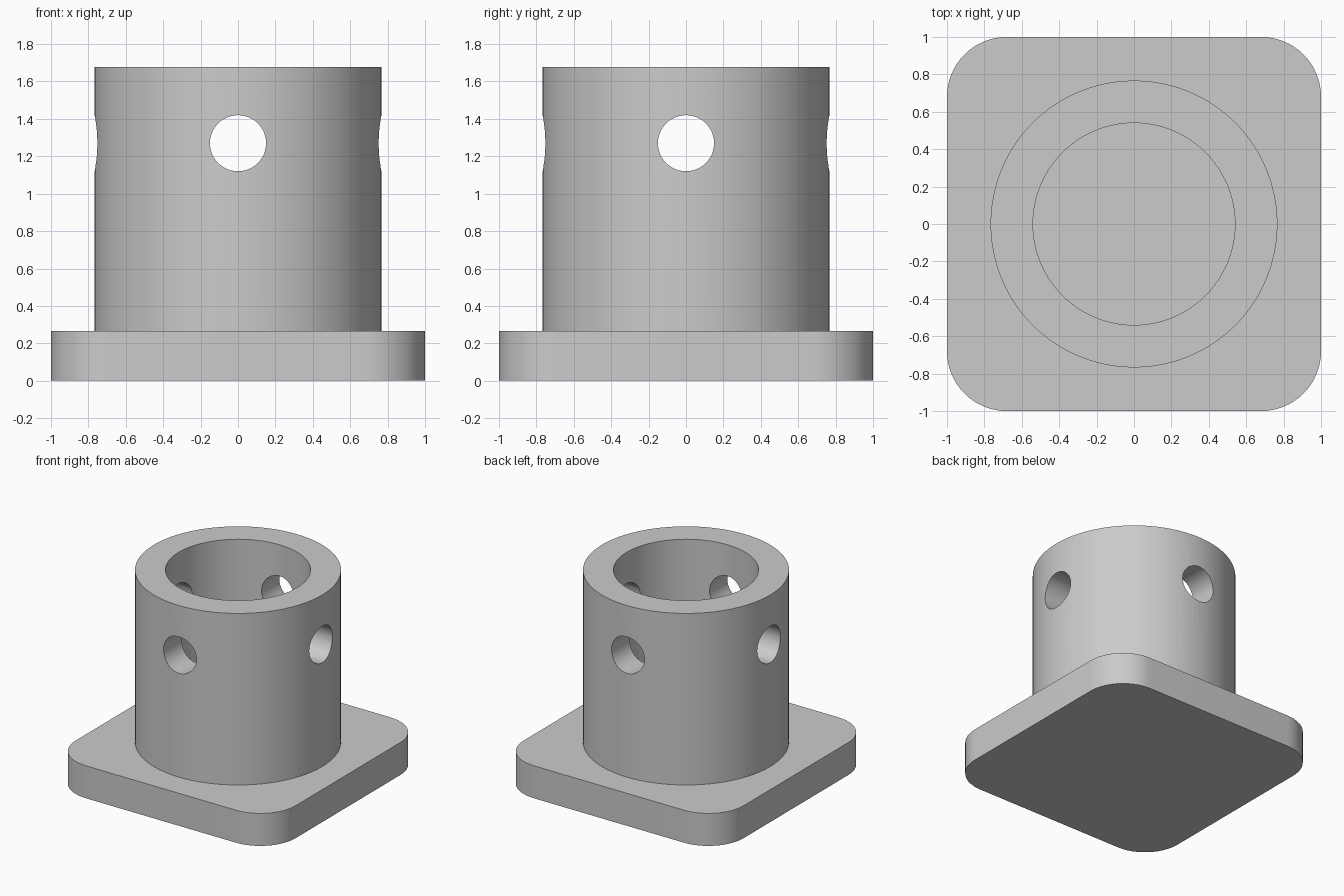
import bpy, bmesh, math

if "Cube" in bpy.data.objects:
    bpy.data.objects.remove(bpy.data.objects["Cube"])

PLATE_H, TOP = 0.267, 1.677
R_OUT, R_IN, R_HOLE, HOLE_Z = 0.767, 0.54, 0.15, 1.27
CORNER = 0.32

grey = bpy.data.materials.new("plain grey")
grey.diffuse_color = (0.6, 0.6, 0.6, 1)
grey.use_nodes = True
grey.node_tree.nodes["Principled BSDF"].inputs["Base Color"].default_value = grey.diffuse_color


def prism(name, outline, z0, z1):
    """Extrude a closed xy outline between two heights."""
    bm = bmesh.new()
    face = bm.faces.new([bm.verts.new((x, y, z0)) for x, y in outline])
    ext = bmesh.ops.extrude_face_region(bm, geom=[face])
    for v in ext["geom"]:
        if isinstance(v, bmesh.types.BMVert):
            v.co.z = z1
    bmesh.ops.recalc_face_normals(bm, faces=bm.faces)
    mesh = bpy.data.meshes.new(name)
    bm.to_mesh(mesh)
    bm.free()
    mesh.materials.append(grey)
    ob = bpy.data.objects.new(name, mesh)
    bpy.context.collection.objects.link(ob)
    return ob


def circle(r, n):
    return [(r * math.cos(2 * math.pi * i / n), r * math.sin(2 * math.pi * i / n))
            for i in range(n)]


def boolean(target, other, operation):
    """Apply a boolean and remove the helper."""
    mod = target.modifiers.new("boolean", "BOOLEAN")
    mod.object, mod.operation, mod.solver = other, operation, "EXACT"
    bpy.context.view_layer.objects.active = target
    bpy.ops.object.modifier_apply(modifier=mod.name)
    bpy.data.objects.remove(other)


# Rounded square base plate
outline = []
for q, (sx, sy) in enumerate([(1, 1), (-1, 1), (-1, -1), (1, -1)]):
    for i in range(17):
        a = math.pi / 2 * (q + i / 16)
        outline.append((sx * (1 - CORNER) + CORNER * math.cos(a),
                        sy * (1 - CORNER) + CORNER * math.sin(a)))
socket = prism("base_plate_with_socket", outline, 0, PLATE_H)

# Upright tube, bored down to the plate top
tube = prism("tube", circle(R_OUT, 96), 0.1, TOP)
boolean(tube, prism("bore", circle(R_IN, 96), 0, TOP + 0.2), "DIFFERENCE")

# Cross holes through all four sides
for rot in ((math.pi / 2, 0, 0), (0, math.pi / 2, 0)):
    drill = prism("drill", circle(R_HOLE, 48), -1.2, 1.2)
    drill.rotation_euler = rot
    drill.location.z = HOLE_Z
    bpy.context.view_layer.update()
    boolean(tube, drill, "DIFFERENCE")

# Join the tube to the plate as one solid
boolean(socket, tube, "UNION")

bpy.ops.object.select_all(action="DESELECT")
socket.select_set(True)
bpy.context.view_layer.objects.active = socket
bpy.ops.object.shade_smooth_by_angle(angle=math.radians(30))
